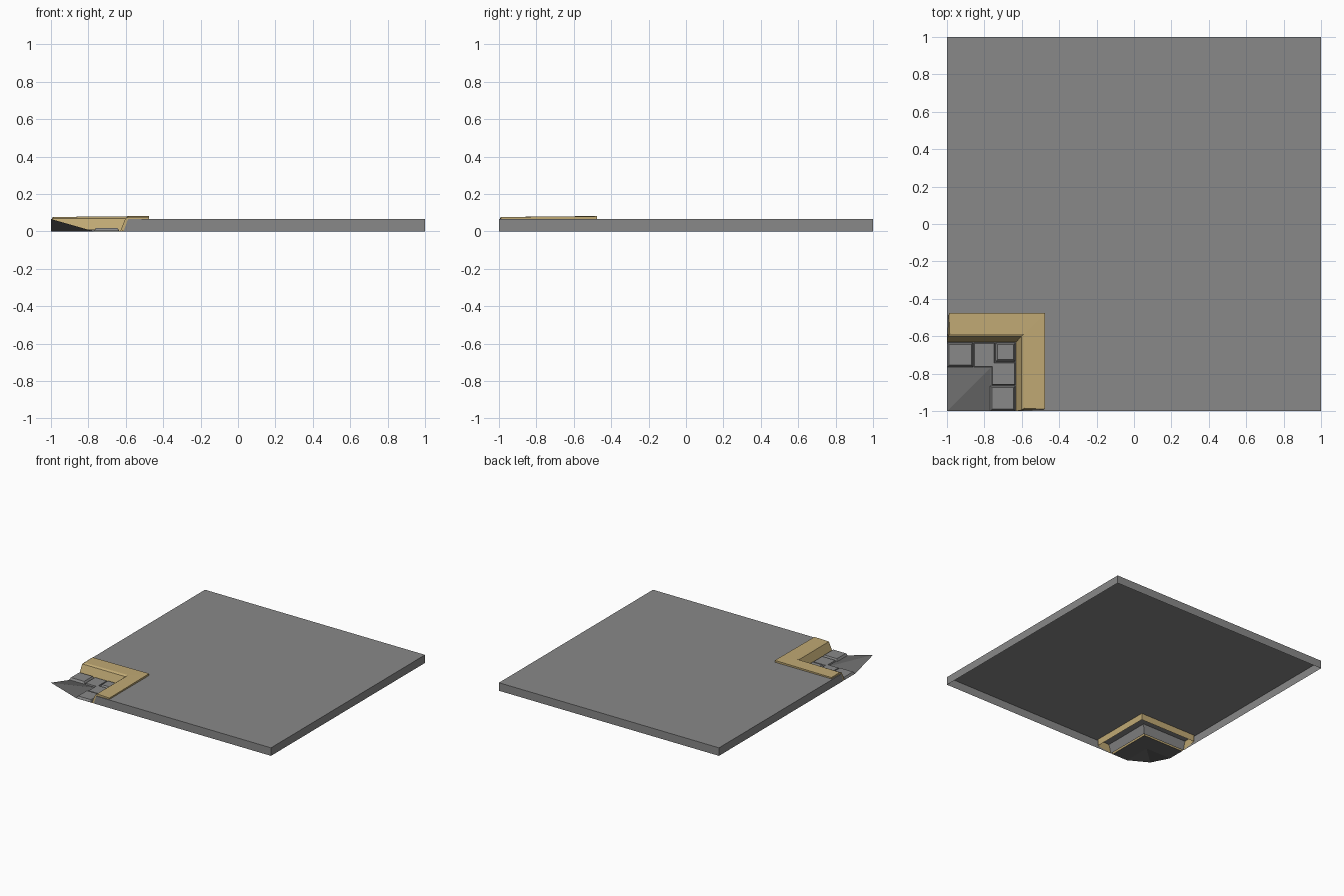
import bpy, bmesh

if "Cube" in bpy.data.objects:
    bpy.data.objects.remove(bpy.data.objects["Cube"])


def material(name, rgb):
    m = bpy.data.materials.new(name)
    m.diffuse_color = (*rgb, 1)
    m.use_nodes = True
    m.node_tree.nodes["Principled BSDF"].inputs["Base Color"].default_value = m.diffuse_color
    return m


GREY = material("pavement grey", (0.25, 0.25, 0.25))
DARK = material("road dark grey", (0.14, 0.14, 0.14))
TAN = material("kerb tan", (0.53, 0.40, 0.175))


def add_object(name, bm, mat):
    bmesh.ops.recalc_face_normals(bm, faces=bm.faces)
    me = bpy.data.meshes.new(name)
    bm.to_mesh(me)
    bm.free()
    me.materials.append(mat)
    ob = bpy.data.objects.new(name, me)
    bpy.context.collection.objects.link(ob)
    return ob


def loft(name, rings, mat, closed=True, cap_first=False, cap_last=True):
    """Skin a list of point rings, optionally capping the ends."""
    bm = bmesh.new()
    vs = [[bm.verts.new(p) for p in r] for r in rings]
    n = len(rings[0])
    for a, b in zip(vs, vs[1:]):
        for i in range(n if closed else n - 1):
            j = (i + 1) % n
            bm.faces.new((a[i], a[j], b[j], b[i]))
    if cap_first:
        bm.faces.new(vs[0][::-1])
    if cap_last:
        bm.faces.new(vs[-1])
    return add_object(name, bm, mat)


def notched(c, z):
    """Square outline with the front left corner cut out at c."""
    return [(c, -1, z), (1, -1, z), (1, 1, z), (-1, 1, z), (-1, c, z), (c, c, z)]


# Pavement: hollow slab, open underneath, leaning wall at the notch
loft("pavement", [notched(-0.612, 0), notched(-0.588, 0.066)], GREY)

# Kerb: profile swept round the corner (inset, height, how far the end reaches)
profile = [(-0.475, 0.012, -0.99), (-0.475, 0.077, -0.99), (-0.587, 0.077, -0.985),
           (-0.602, 0.070, -0.995), (-0.63, 0.0, -1.0)]
rings = [[(e, c, z) for c, z, e in profile],
         [(c, c, z + (0.004 if z > 0.075 else 0)) for c, z, e in profile],
         [(c, e, z) for c, z, e in profile]]
loft("kerb", rings, TAN, closed=False, cap_first=True)

# Road bed: flat L between the kerb and the ramp
bm = bmesh.new()
A, B = -0.63, -0.77
bm.faces.new([bm.verts.new((x, y, 0.0)) for x, y in
              [(-1, B), (B, B), (B, -1), (A, -1), (A, A), (-1, A)]])
bed = add_object("road_bed", bm, DARK)

# Corner ramp: two sloping triangles rising to the outer corner
bm = bmesh.new()
peak, mid, left, right = [bm.verts.new(p) for p in
                          [(-1, -1, 0.066), (B, B, 0), (-1, B, 0), (B, -1, 0)]]
bm.faces.new((peak, right, mid))
bm.faces.new((peak, mid, left))
add_object("corner_ramp", bm, DARK)

for ob in (bed,):
    if ob.data.polygons[0].normal.z < 0:
        ob.data.flip_normals()

# Paving stones: tapered blocks (x0, x1, y0, y1, height)
stones = [(-1.0, -0.86, -0.765, -0.635, 0.018), (-0.855, -0.745, -0.765, -0.635, 0.011),
          (-0.74, -0.635, -0.735, -0.635, 0.018), (-0.76, -0.635, -0.86, -0.74, 0.011),
          (-0.77, -0.635, -1.0, -0.865, 0.018)]
for k, (x0, x1, y0, y1, h) in enumerate(stones):
    t = 0.01 if h > 0.015 else 0.003
    rings = [[(x0 + s, y0 + s, z), (x1 - s, y0 + s, z), (x1 - s, y1 - s, z), (x0 + s, y1 - s, z)]
             for s, z in ((0, 0.001), (t, h))]
    loft(f"paving_stone_{k + 1}", rings, GREY)
